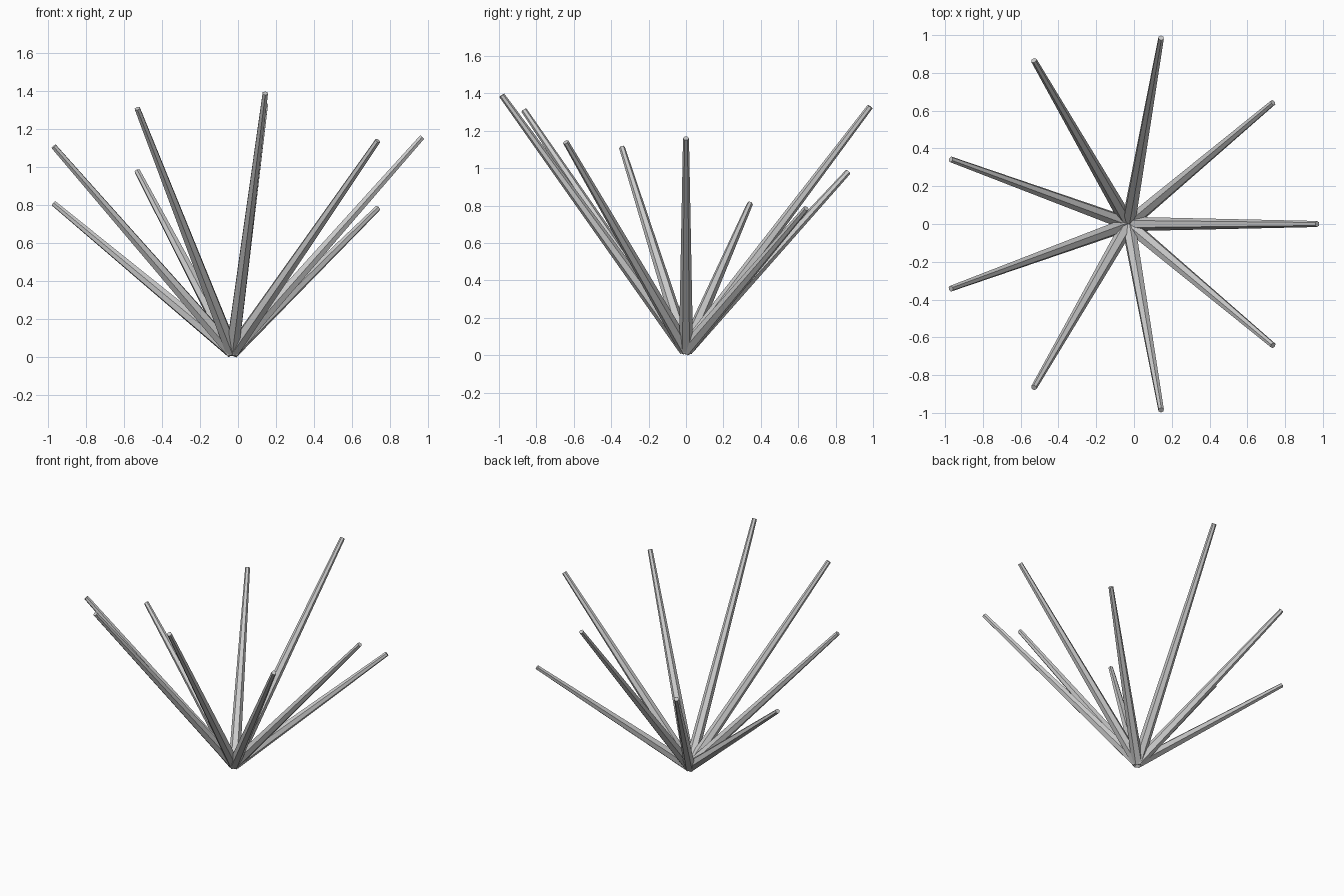
import bpy, math
from mathutils import Vector

if "Cube" in bpy.data.objects:
    bpy.data.objects.remove(bpy.data.objects["Cube"])

# tip heights, counter-clockwise from +x, one every 40 degrees
HEIGHTS = [1.16, 0.785, 1.33, 0.98, 0.81, 1.11, 1.31, 1.39, 1.14]
BASE = Vector((-0.03, 0, 0.03))
REACH = 1.0


def spike(name, a, b, r1, r2):
    """Tapered six-sided rod from a to b."""
    d = b - a
    bpy.ops.mesh.primitive_cone_add(vertices=6, radius1=r1, radius2=r2,
                                    depth=d.length, location=(a + b) / 2)
    ob = bpy.context.object
    ob.name = name
    ob.rotation_mode = 'QUATERNION'
    ob.rotation_quaternion = Vector((0, 0, 1)).rotation_difference(d)
    return ob


# spikes fanning out of a common root
for i, h in enumerate(HEIGHTS):
    ang = math.radians(40 * i)
    tip = Vector((BASE.x + REACH * math.cos(ang), REACH * math.sin(ang), h))
    spike(f"spike_{i + 1}", BASE, tip, 0.038, 0.016)
